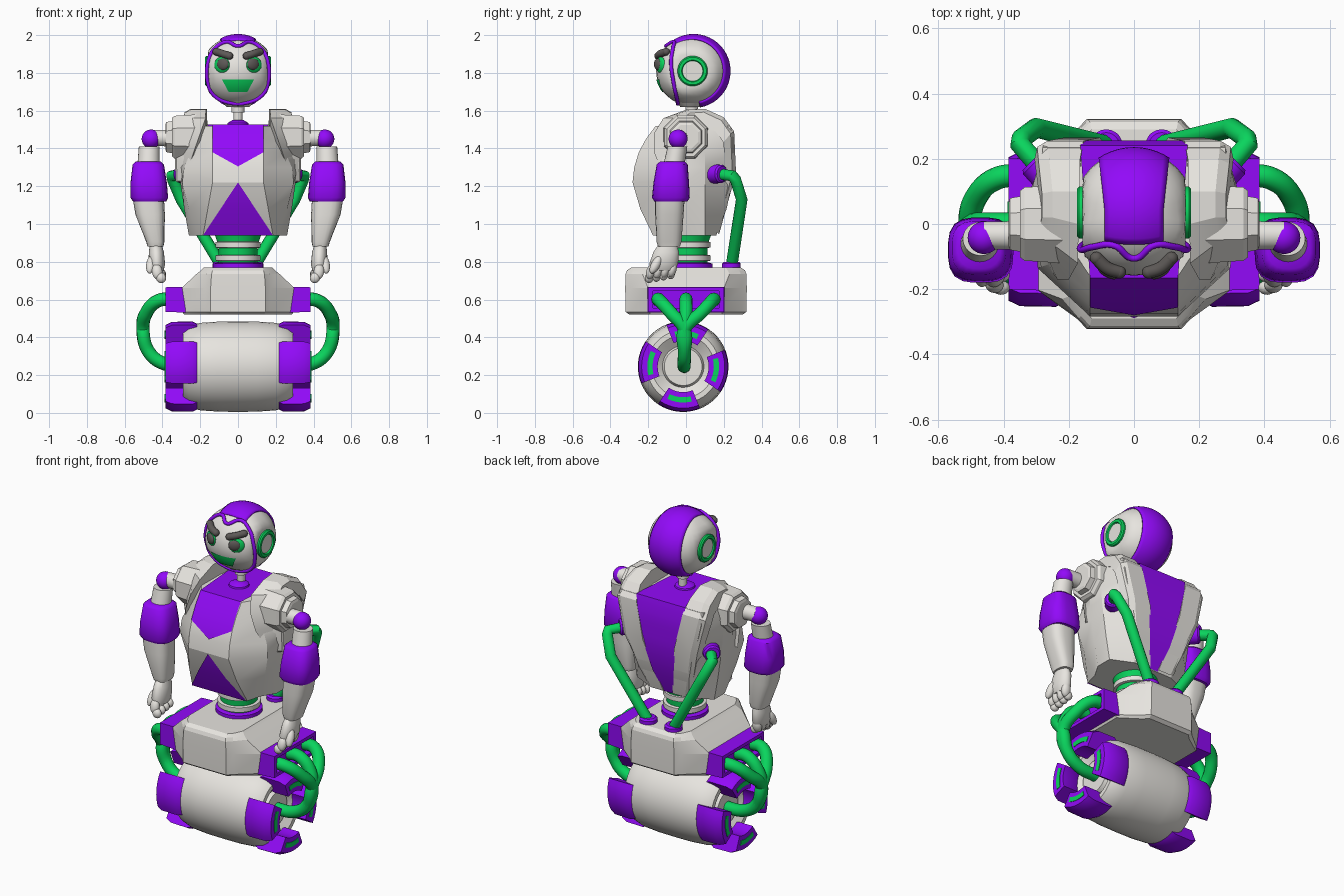
import bpy, bmesh, math
from mathutils import Vector

if "Cube" in bpy.data.objects:
    bpy.data.objects.remove(bpy.data.objects["Cube"])

def mat(name, rgb):
    m = bpy.data.materials.new(name)
    m.diffuse_color = (*rgb, 1)
    m.use_nodes = True
    m.node_tree.nodes["Principled BSDF"].inputs["Base Color"].default_value = m.diffuse_color
    return m

PURPLE = mat("purple", (0.29, 0.003, 0.95))
GREEN = mat("green", (0.003, 0.66, 0.11))
DARK = mat("dark", (0.11, 0.10, 0.095))
GREY = mat("pale_grey", (0.80, 0.78, 0.74))

def smooth(ob, angle):
    bpy.ops.object.select_all(action='DESELECT')
    ob.select_set(True)
    bpy.context.view_layer.objects.active = ob
    bpy.ops.object.shade_smooth_by_angle(angle=math.radians(angle))

def build(name, verts, faces, color=GREY, angle=35):
    me = bpy.data.meshes.new(name)
    me.from_pydata([tuple(v) for v in verts], [], faces)
    bm = bmesh.new()
    bm.from_mesh(me)
    bmesh.ops.recalc_face_normals(bm, faces=bm.faces)
    bm.to_mesh(me)
    bm.free()
    ob = bpy.data.objects.new(name, me)
    bpy.context.collection.objects.link(ob)
    me.materials.append(color)
    smooth(ob, angle)
    return ob

def loft(name, rings, color=GREY, angle=35):
    n, k = len(rings[0]), len(rings)
    faces = [(i*n+j, i*n+(j+1) % n, (i+1)*n+(j+1) % n, (i+1)*n+j) for i in range(k-1) for j in range(n)]
    faces += [tuple(range(n)), tuple(range((k-1)*n, k*n))]
    return build(name, [v for r in rings for v in r], faces, color, angle)

def lathe(name, prof, loc, axis=(0, 0, 1), color=GREY, n=32, angle=35):
    q = Vector((0, 0, 1)).rotation_difference(Vector(axis))
    rings = [[Vector(loc) + q @ Vector((r*math.cos(a), r*math.sin(a), h))
              for a in [2*math.pi*(i+.5)/n for i in range(n)]] for h, r in prof]
    return loft(name, rings, color, angle)

def grid(name, f, nu, nv, color):
    verts = [f(i/nu, j/nv) for i in range(nu+1) for j in range(nv+1)]
    w = nv+1
    return build(name, verts, [(i*w+j, i*w+j+1, (i+1)*w+j+1, (i+1)*w+j) for i in range(nu) for j in range(nv)], color)

def oval(cx, cy, z, rx, ry, p=2, n=24):
    out = []
    for i in range(n):
        c, s = math.cos(2*math.pi*i/n), math.sin(2*math.pi*i/n)
        k = (abs(c)**p + abs(s)**p)**(-1/p)
        out.append((cx+rx*c*k, cy+ry*s*k, z))
    return out

def ball(name, loc, r, color=GREY, scale=(1, 1, 1), rot=(0, 0, 0)):
    bpy.ops.mesh.primitive_uv_sphere_add(segments=32, ring_count=20, radius=r, location=loc, rotation=rot)
    ob = bpy.context.object
    ob.name, ob.scale = name, scale
    ob.data.materials.append(color)
    smooth(ob, 40)
    return ob

def tube(name, pts, r, color, kind='BEZIER', cyclic=False):
    cu = bpy.data.curves.new(name, 'CURVE')
    cu.dimensions, cu.bevel_depth, cu.bevel_resolution, cu.use_fill_caps = '3D', r, 4, True
    sp = cu.splines.new(kind)
    tgt = sp.bezier_points if kind == 'BEZIER' else sp.points
    tgt.add(len(pts)-1)
    for b, p in zip(tgt, pts):
        if kind == 'BEZIER':
            b.co, b.handle_left_type, b.handle_right_type = p, 'AUTO', 'AUTO'
        else:
            b.co = (*p, 1)
    sp.use_cyclic_u = cyclic
    ob = bpy.data.objects.new(name, cu)
    bpy.context.collection.objects.link(ob)
    cu.materials.append(color)
    bpy.ops.object.select_all(action='DESELECT')
    ob.select_set(True)
    bpy.context.view_layer.objects.active = ob
    bpy.ops.object.convert(target='MESH')
    smooth(bpy.context.object, 40)

# Rolling barrel
WY, WZ = -.015, .245
half = [(0, .24), (.1, .239), (.2, .232), (.26, .215), (.29, .192), (.29, .165), (.25, .11), (.27, .1), (.27, .05)]
lathe("barrel", [(-x, r) for x, r in half[:0:-1]] + half, (0, WY, WZ), (1, 0, 0), n=48)

def arc(name, s, prof, mid, span, color):
    rings = []
    for i in range(9):
        a = math.radians(mid - span + 2*span*i/8)
        rings.append([(s*x, WY+r*math.cos(a), WZ+r*math.sin(a)) for x, r in prof])
    loft(name, rings, color)

# Hip block
rings = []
for z, a, y, w, ys in [(.52, .14, .30, .285, .19), (.535, .145, .32, .295, .19), (.66, .145, .322, .30, .20),
                       (.735, .14, .32, .22, .23), (.755, .135, .312, .195, .22), (.77, .13, .29, .18, .21)]:
    h = [(a, -y), (a+.028, -y+.03), (w, -ys), (w, ys), (a+.028, y-.03), (a, y)]
    rings.append([(p, q, z) for p, q in h] + [(-p, q, z) for p, q in h[::-1]])
loft("hip", rings, angle=15)

# Ribbed waist
lathe("waist_base", [(.765, .13), (.79, .13), (.795, .115)], (0, .01, 0), color=PURPLE)
lathe("waist_core", [(.77, .103), (.86, .103), (.905, .11), (.96, .13)], (0, .01, 0), color=GREEN)
for z in (.82, .89):
    lathe("waist_ring", [(z-.017, .108), (z-.014, .12), (z+.014, .12), (z+.017, .108)], (0, .01, 0))

# Torso core: z, front y, front flat, front corner, side, back corner, back y
rows = [(.94, -.175, .185, .21, .26, .13, .16), (1.08, -.242, .16, .26, .285, .17, .215),
        (1.22, -.283, .135, .295, .305, .21, .245), (1.30, -.274, .135, .285, .315, .24, .25),
        (1.38, -.25, .135, .25, .32, .26, .25), (1.45, -.212, .135, .22, .315, .275, .25),
        (1.52, -.16, .135, .19, .29, .28, .235)]
rings = []
for z, yf, a, wf, wm, wb, yb in rows:
    h = [(a, yf), (wf, yf*.48), (wm, 0), (wm, .1), (wb, yb)]
    rings.append([(x, y, z) for x, y in h] + [(-x, y, z) for x, y in h[::-1]])
loft("torso", rings, angle=22)

# Purple panels: top with chest, belly triangle, tapering back
F = {r[0]: r[1]-.006 for r in rows}
B = {r[0]: r[6]+.006 for r in rows}
strip = [(B[z], z, w) for z, w in [(.94, .03), (1.08, .07), (1.22, .1), (1.3, .115), (1.38, .14), (1.45, .155)]]
strip += [(B[1.52], 1.526, .165), (F[1.52], 1.526, .135), (F[1.45], 1.45, .135), (F[1.38], 1.38, .135)]
verts = [(s*w, y, z) for y, z, w in strip for s in (-1, 1)]
faces = [(2*i, 2*i+1, 2*i+3, 2*i+2) for i in range(len(strip)-1)]
n = len(verts)
build("center_panel", verts + [(0, F[1.3], 1.305)], faces + [(n-2, n-1, n)], PURPLE)
build("belly_panel", [(0, F[1.22], 1.22), (-.0925, F[1.08], 1.08), (.0925, F[1.08], 1.08),
                      (-.185, F[.94], .94), (.185, F[.94], .94)], [(0, 1, 2), (1, 3, 4, 2)], PURPLE)

# Neck
lathe("neck_collar", [(1.515, .06), (1.535, .055), (1.55, .03)], (0, .01, 0), color=PURPLE)
lathe("neck", [(1.53, .024), (1.59, .024), (1.59, .034), (1.62, .034), (1.62, .06), (1.65, .09)], (0, .03, 0))

# Head: sphere with flattened sides and a fuller, wider face
HC, HR, WIDE = Vector((0, .04, 1.81)), .187, 1.14
def shape(v):
    x = v.x * (1 + (WIDE-1)*min(1, max(0, -v.y/.07)))
    return Vector((max(-.158, min(.158, x)), v.y*(1.06 if v.y < 0 else 1), v.z))
def on_head(x, z, k=1.0):
    return Vector((x, .04 - 1.06*math.sqrt(max(0, (HR*k)**2 - (x/WIDE)**2 - (z-1.81)**2)), z))
head = ball("head", HC, HR)
for v in head.data.vertices:
    v.co = shape(v.co)

def band(u, v):
    t = math.radians(122 - 202*u)
    x = (.088 + .018*max(0, math.cos(t)))*(2*v-1)
    r = math.sqrt(.191**2 - x*x)
    return (x, .04 + r*math.cos(t), 1.81 + r*math.sin(t))
sol = grid("head_band", band, 32, 12, PURPLE).modifiers.new("thick", 'SOLIDIFY')
sol.thickness, sol.offset = .01, 0

rim = [(0, -.105, 1.95), (.06, -.07, 1.98), (.115, -.07, 1.935), (.15, -.075, 1.86), (.15, -.06, 1.74),
       (.125, -.055, 1.675), (.055, -.045, 1.635)]
rim = rim + [(-x, y, z) for x, y, z in rim[:0:-1]]
tube("face_rim", [HC + shape((Vector(p) - HC).normalized()*.191) for p in rim], .01, PURPLE, cyclic=True)

def mouth(u, v):
    return on_head((2*v-1)*(.085 - .035*u), 1.765 - .065*u, 1.025)
grid("mouth", mouth, 5, 10, GREEN)

# Everything that comes in left and right pairs
for s in (1, -1):
    side = "right_" if s > 0 else "left_"
    # face details and ears
    ball(side+"eye_socket", on_head(s*.085, 1.842, .98), .045, GREEN, (1, .4, .95), (0, 0, s*.5))
    ball(side+"pupil", on_head(s*.08, 1.846, 1.04), .031, DARK, (1.1, .5, 1), (0, 0, s*.5))
    a, b = on_head(s*.045, 1.89, 1.06), on_head(s*.115, 1.912, 1.06)
    tube(side+"brow", [a, (a+b)/2 + Vector((0, -.01, 0)), b], .02, DARK)
    for e in (a, b):
        ball(side+"brow_end", e, .02, DARK)
    lathe(side+"ear_ring", [(.15, .08), (.168, .08), (.175, .073), (.175, .058), (.166, .054)],
          (0, .035, 1.81), (s, 0, 0), GREEN)
    lathe(side+"ear_disc", [(.15, .053), (.168, .053)], (0, .035, 1.81), (s, 0, 0))

    # shoulder arch from chest over the top to the lower back: y, z, inner x, outer x, outer edge set-back
    rings = []
    for y, z, xi, xo, dy in [(-.10, 1.22, .285, .31, .06), (-.17, 1.38, .235, .315, .11), (-.17, 1.48, .20, .305, .11),
                             (-.12, 1.56, .172, .285, .07), (0, 1.605, .17, .27, .02), (.1, 1.61, .165, .27, 0),
                             (.2, 1.565, .165, .28, 0), (.255, 1.49, .155, .285, 0), (.265, 1.27, .105, .235, 0),
                             (.175, .945, .03, .135, 0)]:
        yi, zi = .02 + (y-.02)*.76, 1.25 + (z-1.25)*.76
        rings.append([(s*xi, y, z), (s*(xo-.02), y+dy, z), (s*(xo+.012), .02+(y+dy-.02)*.92, 1.25+(z-1.25)*.95),
                      (s*(xo+.02), yi+dy*.76, zi), (s*xi, yi, zi)])
    loft(side+"shoulder_arch", rings, angle=20)

    # shoulder joint and arm
    lathe(side+"shoulder_hub", [(.22, .13), (.335, .122), (.35, .11), (.35, .092), (.38, .086), (.385, .07)],
          (0, 0, 1.46), (s, 0, 0), n=8, angle=10)
    lathe(side+"shoulder_axle", [(.33, .045), (.46, .042)], (0, -.035, 1.455), (s, 0, 0))
    ball(side+"shoulder_ball", (s*.46, -.042, 1.45), .05, PURPLE)
    loft(side+"upper_arm", [oval(s*.47, -.045, 1.41, .055, .052), oval(s*.475, -.07, 1.28, .06, .058)])
    loft(side+"elbow_guard", [oval(s*.475, -.072, 1.33, .066, .066, 2.5), oval(s*.475, -.073, 1.315, .083, .082, 3),
                              oval(s*.473, -.078, 1.22, .096, .094, 3.2), oval(s*.47, -.08, 1.14, .1, .1, 3.2),
                              oval(s*.468, -.08, 1.12, .088, .088, 3)], PURPLE, 45)
    loft(side+"forearm", [oval(s*.475, -.085, 1.14, .083, .078, 3), oval(s*.465, -.088, 1.05, .078, .075, 3),
                          oval(s*.438, -.09, .905, .048, .066, 3), oval(s*.437, -.09, .88, .042, .058, 3)], angle=45)
    loft(side+"palm", [oval(s*.436, -.095, .90, .03, .045), oval(s*.432, -.105, .85, .04, .068),
                       oval(s*.43, -.118, .79, .044, .076), oval(s*.425, -.122, .755, .032, .062)], angle=60)
    for i in range(4):
        y = -.187 + .038*i
        ball(side+"finger", (s*.428, y, .748 + .004*i), .023, GREY, (1.2, 1, 1.8), (-.25, s*.1, 0))
        ball(side+"fingertip", (s*.408, y-.008, .715 + .007*i), .022, GREY, (1.2, 1, 1.3), (0, s*.5, 0))
    ball(side+"thumb", (s*.462, -.16, .785), .024, GREY, (1, 1, 2.2), (-.5, -s*.15, 0))

    # back hose with sockets
    lathe(side+"back_socket", [(-.05, .052), (.03, .048), (.04, .04)], (s*.285, .165, 1.265), (s*.7, .7, 0), PURPLE)
    lathe(side+"hip_socket", [(.76, .05), (.79, .05), (.80, .04)], (s*.085, .24, 0), color=PURPLE)
    tube(side+"back_hose", [(s*.28, .165, 1.265), (s*.35, .245, 1.255), (s*.345, .262, 1.235), (s*.30, .295, 1.13),
                            (s*.082, .24, .77)], .031, GREEN, 'POLY')

    # hip side frame and the three merging hoses
    def rect(x, y, z0, z1):
        return [(s*x, -y, z0), (s*x, y, z0), (s*x, y, z1), (s*x, -y, z1)]
    loft(side+"hip_frame", [rect(.25, .205, .53, .668), rect(.385, .2, .535, .665), rect(.385, .175, .555, .645),
                            rect(.345, .175, .555, .645)], PURPLE, 10)
    for k in (-1, 0, 1):
        tube(side+"hip_hose", [(s*.33, k*.15, .6), (s*.42, k*.14, .595), (s*.485, k*.08, .53), (s*.503, -.008, .44),
                               (s*.47, -.008, .32), (s*.39, -.01, .26), (s*.25, -.01, .245)], .035, GREEN)

    # wheel tread blocks with green inserts
    for q in range(4):
        arc(side+"tread", s, [(.215, .18), (.215, .226), (.24, .239), (.35, .237), (.385, .22), (.385, .135), (.29, .135)],
            90*q-6, 28, PURPLE)
        arc(side+"tread_insert", s, [(.37, .162), (.37, .19), (.388, .19), (.388, .162)], 90*q-6, 20, GREEN)
